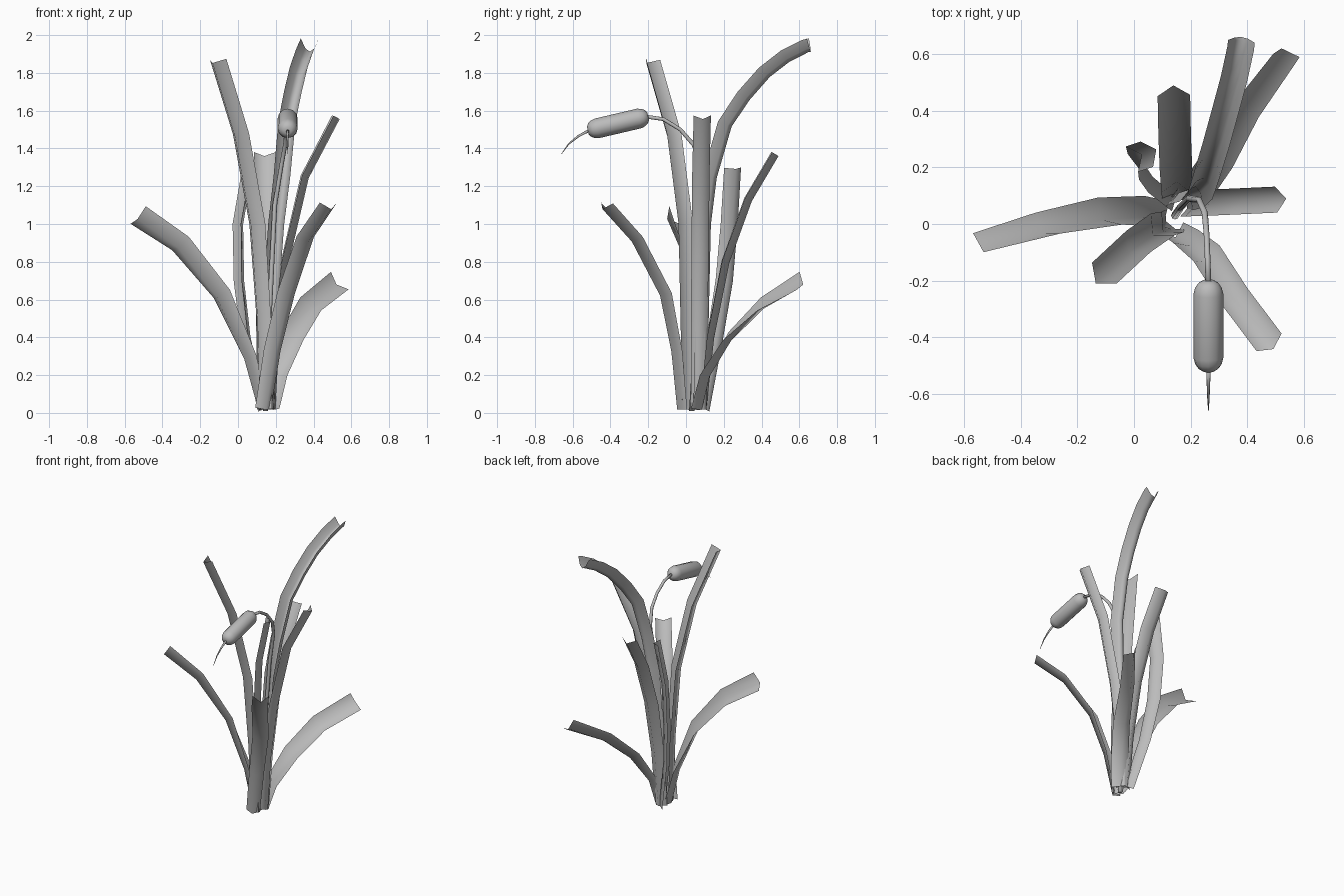
import bpy, bmesh, math
from mathutils import Vector

cube = bpy.data.objects.get("Cube")
if cube:
    bpy.data.objects.remove(cube)

grey = bpy.data.materials.new("plain_grey")
grey.use_nodes = True
grey.diffuse_color = (0.5, 0.5, 0.5, 1)
grey.node_tree.nodes["Principled BSDF"].inputs["Base Color"].default_value = (0.5, 0.5, 0.5, 1)


def loft(name, sections, closed):
    """Bridge a row of cross-sections into one smooth surface."""
    bm = bmesh.new()
    rows = [[bm.verts.new(p) for p in s] for s in sections]
    n = len(rows[0])
    for a, b in zip(rows, rows[1:]):
        for i in range(n if closed else n - 1):
            j = (i + 1) % n
            bm.faces.new((a[i], a[j], b[j], b[i]))
    if closed:
        bm.faces.new(rows[0][::-1])
        bm.faces.new(rows[-1])
        bmesh.ops.recalc_face_normals(bm, faces=bm.faces)
    for f in bm.faces:
        f.smooth = True
    mesh = bpy.data.meshes.new(name)
    bm.to_mesh(mesh)
    bm.free()
    mesh.materials.append(grey)
    bpy.context.collection.objects.link(bpy.data.objects.new(name, mesh))


def tangents(pts):
    last = len(pts) - 1
    return [(pts[min(i + 1, last)] - pts[max(i - 1, 0)]).normalized() for i in range(last + 1)]


def leaf(name, path, side0, side1, width, depth=0.4, folds=2):
    """Channelled blade; side0 and side1 run across it at the base and the tip."""
    pts = [Vector(p) for p in path]
    sections = []
    for i, (p, t) in enumerate(zip(pts, tangents(pts))):
        k = i / (len(pts) - 1)
        s = Vector(side0).normalized().lerp(Vector(side1).normalized(), k)
        s = (s - t * s.dot(t)).normalized()
        n = t.cross(s)
        w = width * min(1, 0.85 + 0.3 * k)
        row = []
        for j in range(folds + 1):
            u = 2 * j / folds - 1
            bulge = (1 - abs(u) ** (1 if folds == 2 else 2)) - 0.5
            row.append(p + s * u * w / 2 + n * bulge * w * depth)
        sections.append(row)
    loft(name, sections, False)


def tube(name, path, radii, sides=8):
    pts = [Vector(p) for p in path]
    sections = []
    for p, t, r in zip(pts, tangents(pts), radii):
        a = Vector((1, 0, 0))
        a = (a - t * a.dot(t)).normalized()
        b = t.cross(a)
        ring = [math.tau * i / sides for i in range(sides)]
        sections.append([p + (a * math.cos(q) + b * math.sin(q)) * r for q in ring])
    loft(name, sections, True)


# Blades
leaf("tall_right_leaf", [(.13, 0, .02), (.12, -.01, .5), (.085, -.02, 1),
                         (0, -.08, 1.47), (-.12, -.192, 1.862)],
     (-.7, .7, 0), (-.78, .64, 0), .114, .45)
leaf("tall_back_leaf", [(.16, .08, .02), (.175, .09, .5), (.21, .1, 1), (.24, .13, 1.25),
                        (.265, .21, 1.53), (.295, .31, 1.68), (.325, .42, 1.805),
                        (.355, .53, 1.89), (.378, .635, 1.943), (.38, .653, 1.947)],
     (1, -.3, 0), (1, -.05, 0), .095, .75, 4)
leaf("upright_left_leaf", [(.18, .065, .02), (.2, .07, .4), (.25, .075, .8),
                           (.355, .08, 1.25), (.52, .088, 1.565)],
     (0, -1, 0), (.1, -1, 0), .092, .45)
leaf("front_left_leaf", [(.14, -.03, .02), (.19, -.06, .33), (.265, -.12, .63),
                         (.365, -.272, .92), (.485, -.43, 1.095)],
     (-.9, -.4, 0), (-.85, -.55, 0), .108, .4)
leaf("low_back_leaf", [(.18, .07, .02), (.21, .11, .2), (.285, .225, .395),
                       (.38, .4, .565), (.53, .608, .69)],
     (.8, -.5, 0), (.13, .045, -.055), .132, .28)
leaf("low_right_leaf", [(.125, .02, .02), (.05, .035, .29), (-.098, .03, .62),
                        (-.31, -.015, .885), (-.53, -.08, 1.037)],
     (-.3, 1, -.2), (-.12, .055, -.085), .135, .33)
leaf("back_leaf", [(.15, .09, .02), (.15, .13, .4), (.148, .21, .8),
                   (.143, .33, 1.13), (.14, .472, 1.37)],
     (1, 0, 0), (1, .05, 0), .115, .36)
leaf("curled_back_leaf", [(.135, .09, .02), (.05, .16, .4), (.015, .21, .7),
                          (.01, .237, 1), (.062, .255, 1.295)],
     (.35, -.9, 0), (.45, -.9, 0), .1, .38)

# Drooping stem with a seed head and a spike
tube("stem", [(.145, .03, .01), (.165, .06, .5), (.195, .09, 1.1), (.23, .085, 1.31),
              (.25, .04, 1.42), (.256, -.03, 1.5), (.26, -.12, 1.555), (.263, -.21, 1.568)],
     [.014, .013, .012, .011, .011, .01, .01, .01])

start, end = Vector((.263, -.2, 1.57)), Vector((.263, -.52, 1.495))
steps = [0, .03, .08, .15, .85, .92, .97, 1]
tube("seed_head", [start.lerp(end, k) for k in steps],
     [.02, .036, .047, .053, .053, .047, .036, .02], 12)
tube("spike", [(.263, -.51, 1.497), (.263, -.57, 1.465), (.263, -.62, 1.425), (.263, -.66, 1.37)],
     [.008, .006, .004, .001])
